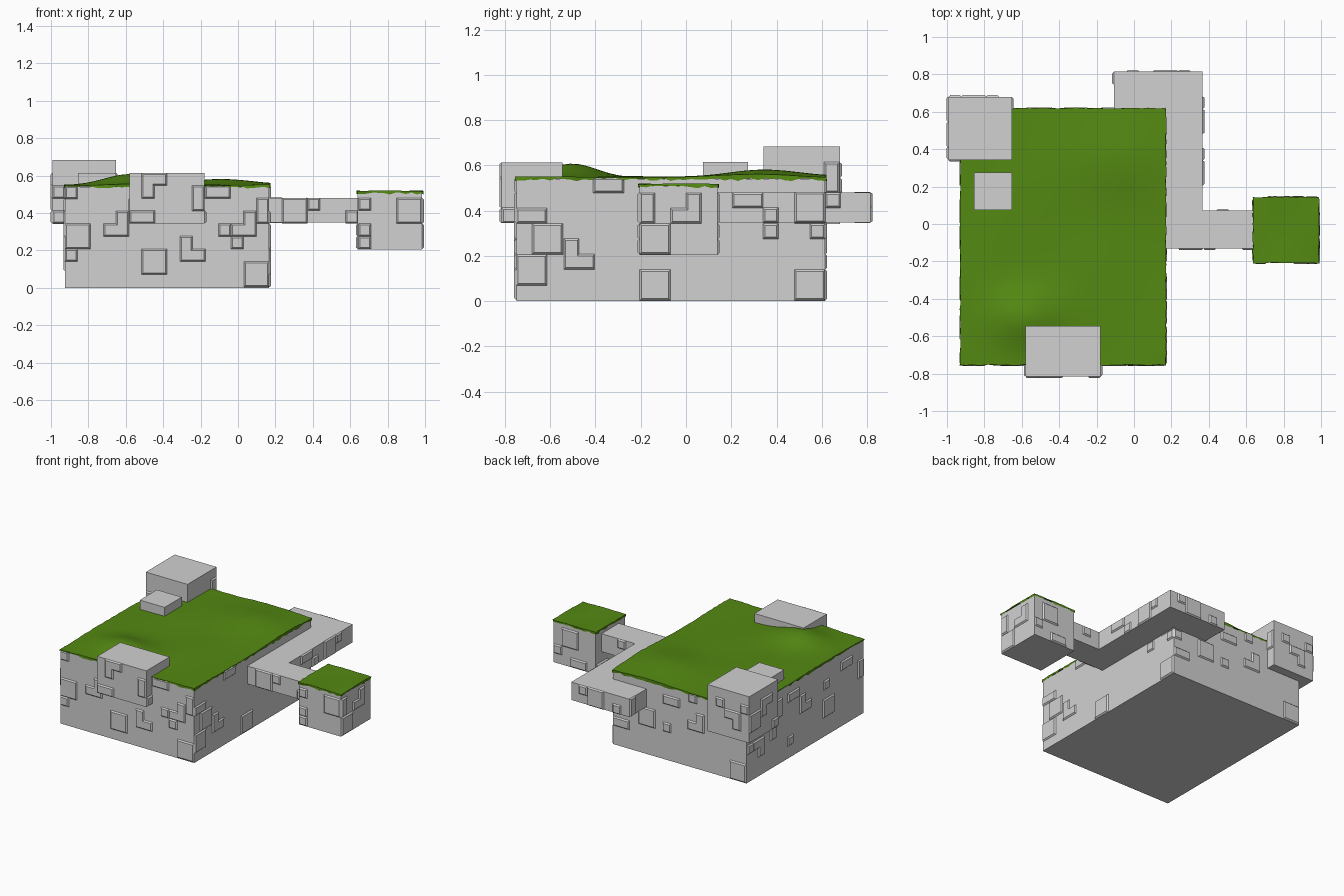
import bpy, bmesh, math, random
from mathutils import Vector

if "Cube" in bpy.data.objects:
    bpy.data.objects.remove(bpy.data.objects["Cube"])

random.seed(4)
G = 0.068  # wall brick grid


def material(name, rgb):
    m = bpy.data.materials.new(name)
    m.diffuse_color = (*rgb, 1)
    m.use_nodes = True
    m.node_tree.nodes["Principled BSDF"].inputs["Base Color"].default_value = m.diffuse_color
    return m


STONE = material("grey_stone", (0.64, 0.64, 0.64))
GRASS = material("green_grass", (0.088, 0.25, 0.006))


def finish(name, bm, mat):
    me = bpy.data.meshes.new(name)
    bm.to_mesh(me)
    bm.free()
    me.materials.append(mat)
    ob = bpy.data.objects.new(name, me)
    bpy.context.collection.objects.link(ob)
    return ob


def prism(name, outline, z0, z1):
    """Extrude a counter-clockwise plan outline from z0 to z1."""
    bm = bmesh.new()
    f = bm.faces.new([bm.verts.new((x, y, z0)) for x, y in outline])
    r = bmesh.ops.extrude_face_region(bm, geom=[f])
    vs = [v for v in r["geom"] if isinstance(v, bmesh.types.BMVert)]
    bmesh.ops.translate(bm, verts=vs, vec=(0, 0, z1 - z0))
    bmesh.ops.recalc_face_normals(bm, faces=bm.faces)
    return finish(name, bm, STONE)


def block(name, x0, x1, y0, y1, z0, z1):
    return prism(name, [(x0, y0), (x1, y0), (x1, y1), (x0, y1)], z0, z1)


def shape(kind):
    """'21' is a 2 x 1 rectangle; 'tl' etc. is an L missing that corner."""
    if kind.isdigit():
        w, h = int(kind[0]), int(kind[1])
        return [(0, 0), (w, 0), (w, h), (0, h)]
    return {"tl": [(0, 0), (2, 0), (2, 2), (1, 2), (1, 1), (0, 1)],
            "tr": [(0, 0), (2, 0), (2, 1), (1, 1), (1, 2), (0, 2)],
            "bl": [(1, 0), (2, 0), (2, 2), (0, 2), (0, 1), (1, 1)],
            "br": [(0, 0), (1, 0), (1, 1), (2, 1), (2, 2), (0, 2)]}[kind]


def bricks(name, side, pos, items):
    """Raised bevelled bricks on one wall; items are (along, z, kind)."""
    bm = bmesh.new()
    for a, z, kind in items:
        pts = [(a + u * G, z + v * G) for u, v in shape(kind)]
        if side in ("back", "left"):
            pts.reverse()
        if side in ("front", "back"):
            co = [(u, pos, v) for u, v in pts]
        else:
            co = [(pos, u, v) for u, v in pts]
        f = bm.faces.new([bm.verts.new(c) for c in co])
        f.normal_update()
        bmesh.ops.inset_region(bm, faces=[f], thickness=0.008, depth=0.009,
                               use_boundary=True, use_even_offset=True)
    return finish(name, bm, STONE)


def grass(name, x0, x1, y0, y1, height, skirt, step=0.03):
    """Softly uneven sheet with a ragged skirt around its edge."""
    nx, ny = round((x1 - x0) / step), round((y1 - y0) / step)
    bm = bmesh.new()
    bmesh.ops.create_grid(bm, x_segments=nx, y_segments=ny, size=1)
    for v in bm.verts:
        x = x0 + (v.co.x + 1) / 2 * (x1 - x0)
        y = y0 + (v.co.y + 1) / 2 * (y1 - y0)
        v.co = (x, y, height(x, y))
    r = bmesh.ops.extrude_edge_only(bm, edges=[e for e in bm.edges if e.is_boundary])
    for v in r["geom"]:
        if isinstance(v, bmesh.types.BMVert):
            v.co.z = skirt - random.uniform(0, 0.012)
    cx, cy = (x0 + x1) / 2, (y0 + y1) / 2
    for v in bm.verts:  # ragged outward rim
        if abs(abs(v.co.x - cx) - (x1 - x0) / 2) < 1e-4:
            v.co.x += math.copysign(random.uniform(0.001, 0.007), v.co.x - cx)
        if abs(abs(v.co.y - cy) - (y1 - y0) / 2) < 1e-4:
            v.co.y += math.copysign(random.uniform(0.001, 0.007), v.co.y - cy)
    bmesh.ops.recalc_face_normals(bm, faces=bm.faces)
    ob = finish(name, bm, GRASS)
    bpy.ops.object.select_all(action="DESELECT")
    ob.select_set(True)
    bpy.context.view_layer.objects.active = ob
    bpy.ops.object.shade_smooth_by_angle(angle=math.radians(40))
    return ob


def mound(x, y, cx, cy, sx, sy, h):
    return h * math.exp(-((x - cx) / sx) ** 2 - ((y - cy) / sy) ** 2)


# Stone blocks
block("main_block", -0.925, 0.167, -0.75, 0.615, 0, 0.54)
block("front_block", -0.58, -0.178, -0.815, -0.545, 0.345, 0.613)
block("corner_block", -0.993, -0.652, 0.342, 0.68, 0.34, 0.683)
block("small_block", -0.855, -0.652, 0.075, 0.275, 0.5, 0.615)
block("side_cube", 0.64, 0.985, -0.205, 0.14, 0.205, 0.51)

# Bent walkway wrapping the back right corner
prism("walkway", [(0.16, -0.13), (0.645, -0.13), (0.645, 0.072), (0.367, 0.072),
                  (0.367, 0.815), (-0.108, 0.815), (-0.108, 0.61), (0.16, 0.61)],
      0.348, 0.48)

# Grass tops
grass("main_grass", -0.925, 0.167, -0.75, 0.615,
      lambda x, y: 0.549 + 0.003 * math.sin(9 * x) * math.sin(7 * y)
      + mound(x, y, -0.58, -0.5, 0.19, 0.15, 0.058)
      + mound(x, y, -0.1, 0.34, 0.24, 0.22, 0.034), 0.543)
grass("cube_grass", 0.64, 0.985, -0.205, 0.14,
      lambda x, y: 0.518 + 0.003 * math.sin(14 * x) * math.cos(12 * y), 0.511)

# Bricks on the main block
bricks("main_front_bricks", "front", -0.75, [
    (-0.925, 0.207, "22"), (-0.925, 0.14, "11"), (-0.925, 0.475, "11"),
    (-0.72, 0.275, "tl"), (-0.515, 0.072, "22"), (-0.31, 0.14, "tr"),
    (-0.176, 0.478, "21"), (-0.105, 0.275, "11"), (-0.038, 0.275, "tl"),
    (-0.038, 0.207, "11"), (0.031, 0.005, "22"), (0.099, 0.345, "12")])
bricks("main_right_bricks", "right", 0.167, [
    (-0.75, 0.07, "22"), (-0.68, 0.207, "22"), (-0.75, 0.343, "21"),
    (-0.54, 0.14, "tr"), (-0.41, 0.478, "21"), (-0.205, 0.003, "22"),
    (0.34, 0.275, "11"), (0.547, 0.275, "11"), (0.479, 0.003, "22"),
    (0.479, 0.343, "22")])
bricks("main_back_bricks", "back", 0.615, [
    (-0.925, 0.003, "22"), (-0.18, 0.207, "22"), (-0.58, 0.275, "tr"),
    (-0.38, 0.41, "21"), (-0.31, 0.207, "11"), (0.03, 0.14, "21"),
    (-0.52, 0.478, "11"), (0.099, 0.275, "11")])
bricks("main_left_bricks", "left", -0.925, [
    (0.41, 0.14, "br"), (0.27, 0.207, "12"), (0.2, 0.343, "22"),
    (0.07, 0.09, "11"), (0.0, 0.41, "21"), (-0.14, 0.275, "tl"),
    (-0.35, 0.343, "11"), (-0.41, 0.14, "22"), (-0.62, 0.41, "21"),
    (-0.75, 0.275, "12"), (0.54, 0.207, "11")])

# Bricks on the front block
bricks("front_block_front_bricks", "front", -0.815, [
    (-0.58, 0.345, "21"), (-0.515, 0.478, "br"), (-0.246, 0.41, "12")])
bricks("front_block_right_bricks", "right", -0.178, [(-0.815, 0.345, "11")])
bricks("front_block_left_bricks", "left", -0.58, [(-0.815, 0.41, "11")])

# Bricks on the corner block
bricks("corner_block_front_bricks", "front", 0.342, [
    (-0.993, 0.478, "11"), (-0.993, 0.345, "11")])
bricks("corner_block_right_bricks", "right", -0.652, [(0.61, 0.478, "12")])
bricks("corner_block_back_bricks", "back", 0.68, [
    (-0.925, 0.41, "br"), (-0.79, 0.545, "11"), (-0.99, 0.545, "11")])
bricks("corner_block_left_bricks", "left", -0.993, [
    (0.545, 0.41, "22"), (0.41, 0.478, "bl"), (0.345, 0.345, "11")])

# Bricks on the walkway
bricks("walkway_front_bricks", "front", -0.13, [
    (0.235, 0.345, "22"), (0.371, 0.412, "11"), (0.575, 0.345, "11")])
bricks("walkway_right_bricks", "right", 0.367, [
    (0.205, 0.412, "21"), (0.34, 0.346, "11"), (0.48, 0.346, "22"),
    (0.615, 0.412, "11")])
bricks("walkway_back_bricks", "back", 0.815, [
    (0.1, 0.346, "22"), (0.235, 0.412, "11"), (-0.04, 0.346, "11")])
bricks("walkway_arm_back_bricks", "back", 0.072, [(0.44, 0.412, "11")])
bricks("walkway_left_bricks", "left", -0.108, [(0.745, 0.346, "12")])

# Bricks on the side cube
bricks("cube_front_bricks", "front", -0.205, [
    (0.643, 0.275, "11"), (0.643, 0.207, "11"), (0.643, 0.412, "11"),
    (0.848, 0.345, "22")])
bricks("cube_right_bricks", "right", 0.985, [
    (-0.205, 0.207, "22"), (-0.205, 0.343, "12"), (-0.068, 0.343, "tl")])
bricks("cube_back_bricks", "back", 0.14, [
    (0.78, 0.343, "22"), (0.71, 0.207, "21"), (0.915, 0.275, "11")])
bricks("cube_left_bricks", "left", 0.64, [
    (-0.2, 0.275, "11"), (0.0, 0.207, "21")])
